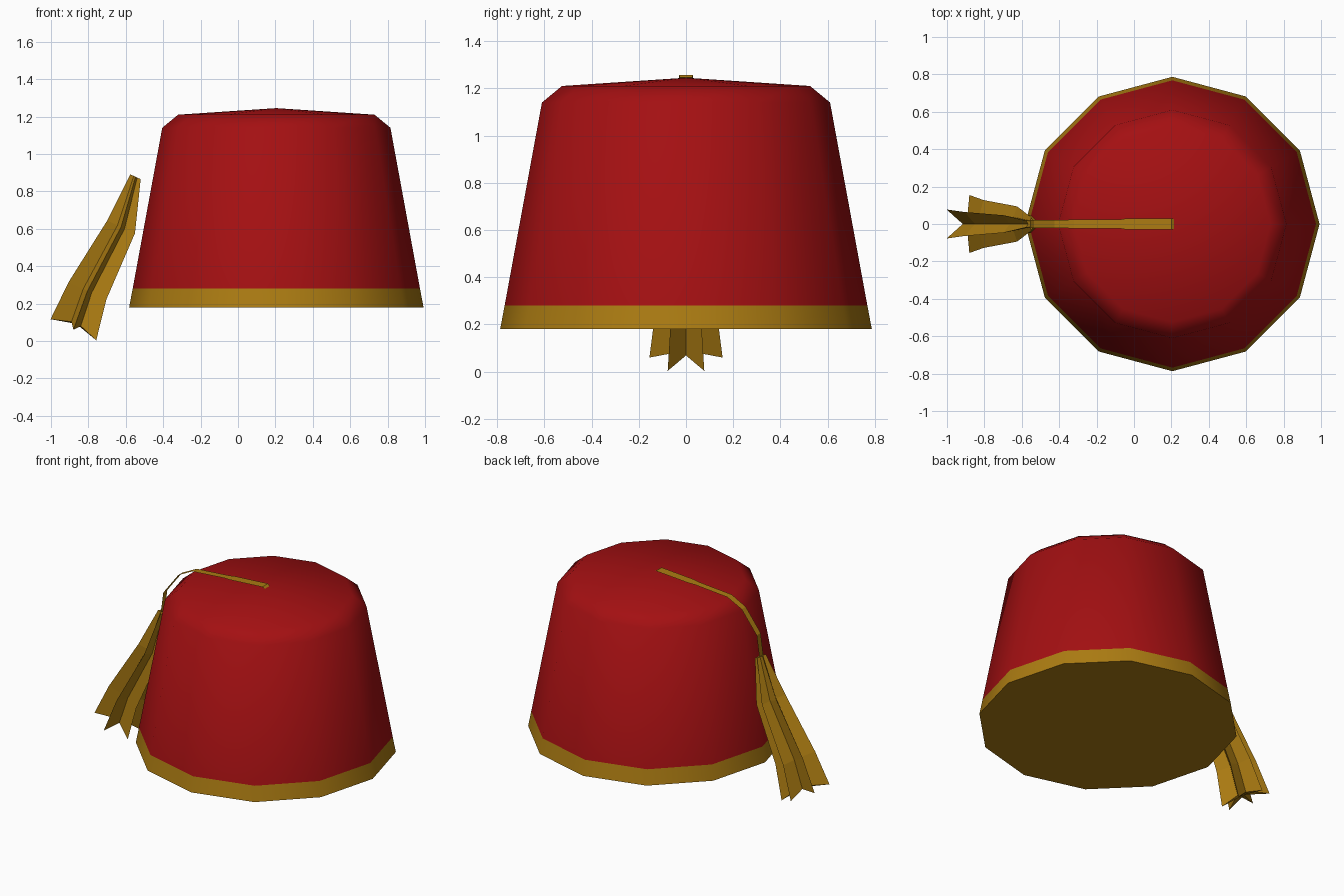
import bpy, math
from mathutils import Vector

cube = bpy.data.objects.get("Cube")
if cube:
    bpy.data.objects.remove(cube, do_unlink=True)


def material(name, rgb):
    m = bpy.data.materials.new(name)
    m.use_nodes = True
    m.diffuse_color = (*rgb, 1)
    m.node_tree.nodes["Principled BSDF"].inputs["Base Color"].default_value = (*rgb, 1)
    return m


red = material("deep red felt", (0.37, 0.005, 0.006))
gold = material("old gold", (0.41, 0.2, 0.006))


def make_object(name, verts, faces, *mats):
    mesh = bpy.data.meshes.new(name)
    mesh.from_pydata(verts, [], faces)
    ob = bpy.data.objects.new(name, mesh)
    bpy.context.collection.objects.link(ob)
    for m in mats:
        mesh.materials.append(m)
    return ob


def bridge(rings, n):
    """Quads joining consecutive closed rings of n vertices."""
    return [(r * n + i, r * n + (i + 1) % n, (r + 1) * n + (i + 1) % n, (r + 1) * n + i)
            for r in range(rings - 1) for i in range(n)]


# Hat: twelve-sided turned profile (radius, height) with a shallow peak
SIDES, HAT_X = 12, 0.205
profile = [(0.787, 0.18), (0.768, 0.28), (0.61, 1.14), (0.525, 1.21)]
verts = [(HAT_X + r * math.cos(math.tau * i / SIDES), r * math.sin(math.tau * i / SIDES), z)
         for r, z in profile for i in range(SIDES)]
apex, last = len(verts), len(verts) - SIDES
verts.append((HAT_X, 0, 1.245))
faces = bridge(len(profile), SIDES)
faces += [(last + i, last + (i + 1) % SIDES, apex) for i in range(SIDES)]
faces.append(tuple(reversed(range(SIDES))))
hat = make_object("hat", verts, faces, red, gold)
for p in hat.data.polygons:
    p.material_index = 1 if p.center.z < 0.28 else 0
bpy.context.view_layer.objects.active = hat
hat.select_set(True)
bpy.ops.object.shade_smooth_by_angle(angle=math.radians(60))
hat.select_set(False)

# Cord: thin ribbon over the crown, as (x, z, half width)
path = [(0.215, 1.246, 0.026), (0.2, 1.256, 0.03), (-0.04, 1.24, 0.03), (-0.08, 1.237, 0.023),
        (-0.32, 1.218, 0.023), (-0.425, 1.165, 0.022), (-0.535, 1.02, 0.021), (-0.555, 0.875, 0.02)]
verts = [(x, s * w, z) for x, z, w in path for s in (-1, 1)]
faces = [(2 * i, 2 * i + 1, 2 * i + 3, 2 * i + 2) for i in range(len(path) - 1)]
make_object("cord", verts, faces, gold)

# Tassel: six-pointed star sections, as (x, z, outer radius, inner radius, notch lift)
across, along, side = Vector((0.91, 0, -0.42)), Vector((0.42, 0, 0.91)), Vector((0, 1, 0))
sections = [(-0.88, 0.06, 0.155, 0.055, 0.035), (-0.805, 0.268, 0.128, 0.05, 0),
            (-0.625, 0.61, 0.094, 0.042, 0), (-0.548, 0.878, 0.035, 0.02, 0)]
verts = []
for x, z, outer, inner, lift in sections:
    for i in range(12):
        a = math.tau * i / 12
        r, up = (outer, 0) if i % 2 else (inner, lift)
        verts.append(Vector((x, 0, z)) + across * r * math.cos(a) + side * r * math.sin(a) + along * up)
faces = bridge(len(sections), 12)
bottom, top = len(verts), len(verts) + 1
verts += [Vector((-0.88, 0, 0.06)) + along * 0.035, Vector((-0.548, 0, 0.878))]
faces += [((i + 1) % 12, i, bottom) for i in range(12)]
faces += [(36 + i, 36 + (i + 1) % 12, top) for i in range(12)]
make_object("tassel", verts, faces, gold)
